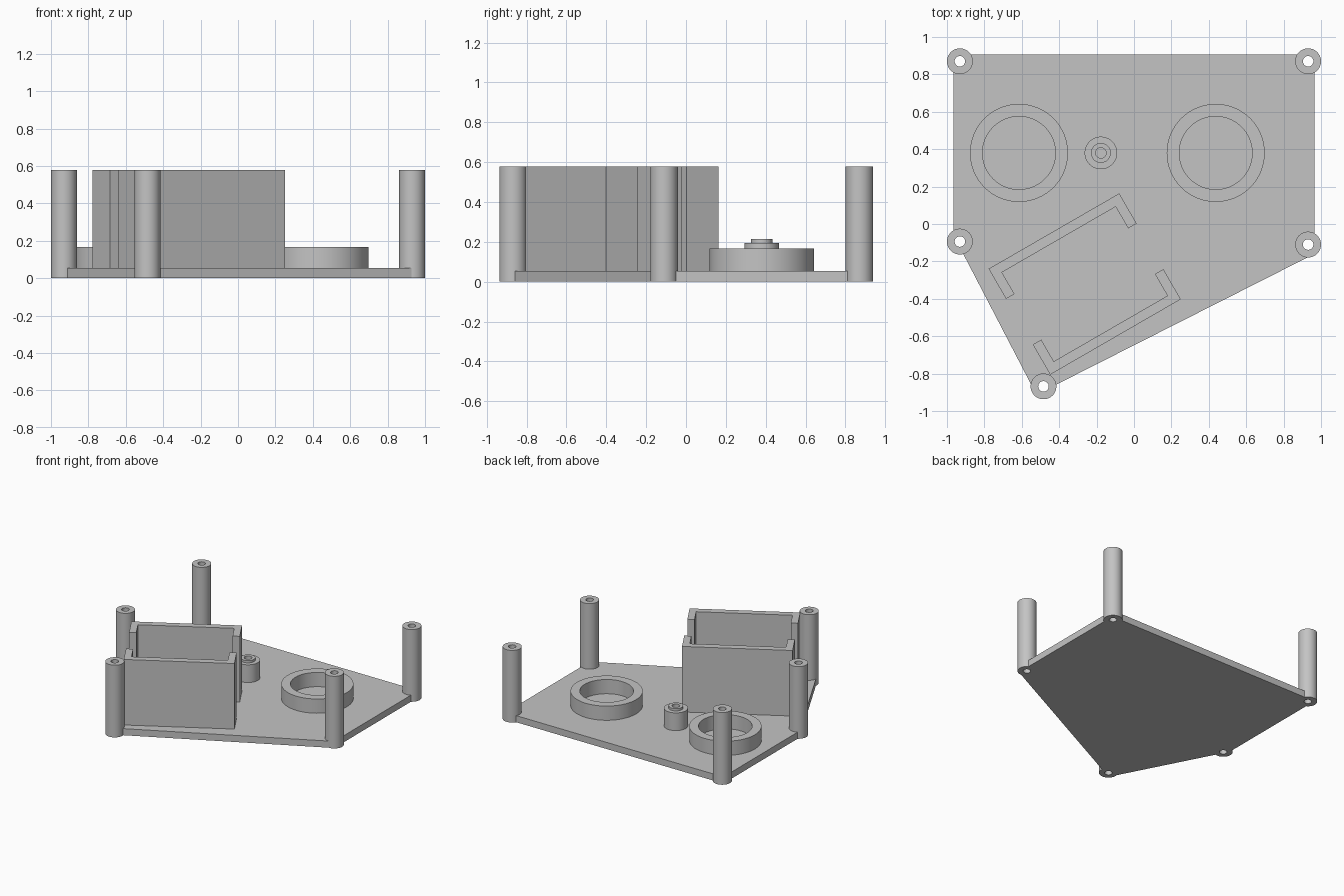
import bpy, bmesh
from math import radians, cos, sin, tau
from mathutils import Matrix

cube = bpy.data.objects.get("Cube")
if cube:
    bpy.data.objects.remove(cube, do_unlink=True)

PLATE_TOP, TALL, RING_TOP = 0.053, 0.578, 0.167
SEGMENTS = 64

grey = bpy.data.materials.new("plain_grey")
grey.use_nodes = True
colour = (0.55, 0.55, 0.55, 1)
grey.diffuse_color = colour
grey.node_tree.nodes["Principled BSDF"].inputs["Base Color"].default_value = colour


def finish(bm, name, smooth=False):
    bmesh.ops.recalc_face_normals(bm, faces=bm.faces)
    mesh = bpy.data.meshes.new(name)
    bm.to_mesh(mesh)
    bm.free()
    mesh.materials.append(grey)
    obj = bpy.data.objects.new(name, mesh)
    bpy.context.collection.objects.link(obj)
    bpy.ops.object.select_all(action='DESELECT')
    obj.select_set(True)
    bpy.context.view_layer.objects.active = obj
    if smooth:
        bpy.ops.object.shade_smooth_by_angle(angle=radians(30))
    return obj


def prism(name, outline, z0, z1):
    bm = bmesh.new()
    face = bm.faces.new([bm.verts.new((x, y, z0)) for x, y in outline])
    new = bmesh.ops.extrude_face_region(bm, geom=[face])["geom"]
    bmesh.ops.translate(bm, vec=(0, 0, z1 - z0),
                        verts=[v for v in new if isinstance(v, bmesh.types.BMVert)])
    return finish(bm, name)


def lathe(name, profile, x, y):
    """Revolve a closed (radius, height) profile about a vertical axis."""
    bm = bmesh.new()
    loops = []
    for i in range(SEGMENTS):
        a = tau * i / SEGMENTS
        loops.append([bm.verts.new((x + r * cos(a), y + r * sin(a), z)) for r, z in profile])
    n = len(profile)
    for i in range(SEGMENTS):
        here, there = loops[i], loops[(i + 1) % SEGMENTS]
        for j in range(n):
            k = (j + 1) % n
            bm.faces.new((here[j], there[j], there[k], here[k]))
    return finish(bm, name, smooth=True)


def tube(name, x, y, inner, outer, z0, z1):
    return lathe(name, [(inner, z0), (outer, z0), (outer, z1), (inner, z1)], x, y)


# Base plate
plate = prism("base_plate", [(-0.965, 0.905), (0.965, 0.905), (0.965, -0.16),
                             (-0.43, -0.866), (-0.546, -0.866), (-0.965, -0.06)],
              0, PLATE_TOP)

# Hollow corner posts, with the plate cut away beneath each one
posts = {"back_right": (-0.931, 0.87), "back_left": (0.931, 0.87),
         "side_right": (-0.931, -0.094), "side_left": (0.931, -0.11),
         "front": (-0.484, -0.868)}
bm = bmesh.new()
for x, y in posts.values():
    bmesh.ops.create_cone(bm, cap_ends=True, segments=32, radius1=0.06, radius2=0.06,
                          depth=0.4, matrix=Matrix.Translation((x, y, 0)))
cutter = finish(bm, "post_hole_cutter")
cutter.hide_render = True
bpy.context.view_layer.objects.active = plate
cut = plate.modifiers.new("post_holes", 'BOOLEAN')
cut.operation, cut.solver, cut.object = 'DIFFERENCE', 'EXACT', cutter
bpy.ops.object.modifier_apply(modifier=cut.name)
bpy.data.objects.remove(cutter, do_unlink=True)
for side, (x, y) in posts.items():
    tube(side + "_post", x, y, 0.028, 0.069, 0, TALL)

# Two wide retaining rings
for side, x in (("right", -0.615), ("left", 0.437)):
    tube(side + "_ring", x, 0.38, 0.195, 0.262, 0.04, RING_TOP)

# Small stepped boss with a blind hole
lathe("stepped_boss", [(0.028, 0.04), (0.087, 0.04), (0.087, 0.195),
                       (0.053, 0.195), (0.053, 0.213), (0.028, 0.213)], -0.177, 0.38)

# Facing pair of C-shaped holder walls
half, arm, thick = 0.403, 0.186, 0.052
channel = [(-half, 0), (half, 0), (half, arm), (half - thick, arm),
           (half - thick, thick), (thick - half, thick), (thick - half, arm), (-half, arm)]
for name, x, y, angle in (("front_holder_wall", -0.099, -0.604, 30),
                          ("back_holder_wall", -0.428, -0.038, 210)):
    c, s = cos(radians(angle)), sin(radians(angle))
    prism(name, [(x + u * c - v * s, y + u * s + v * c) for u, v in channel], 0.04, TALL)
